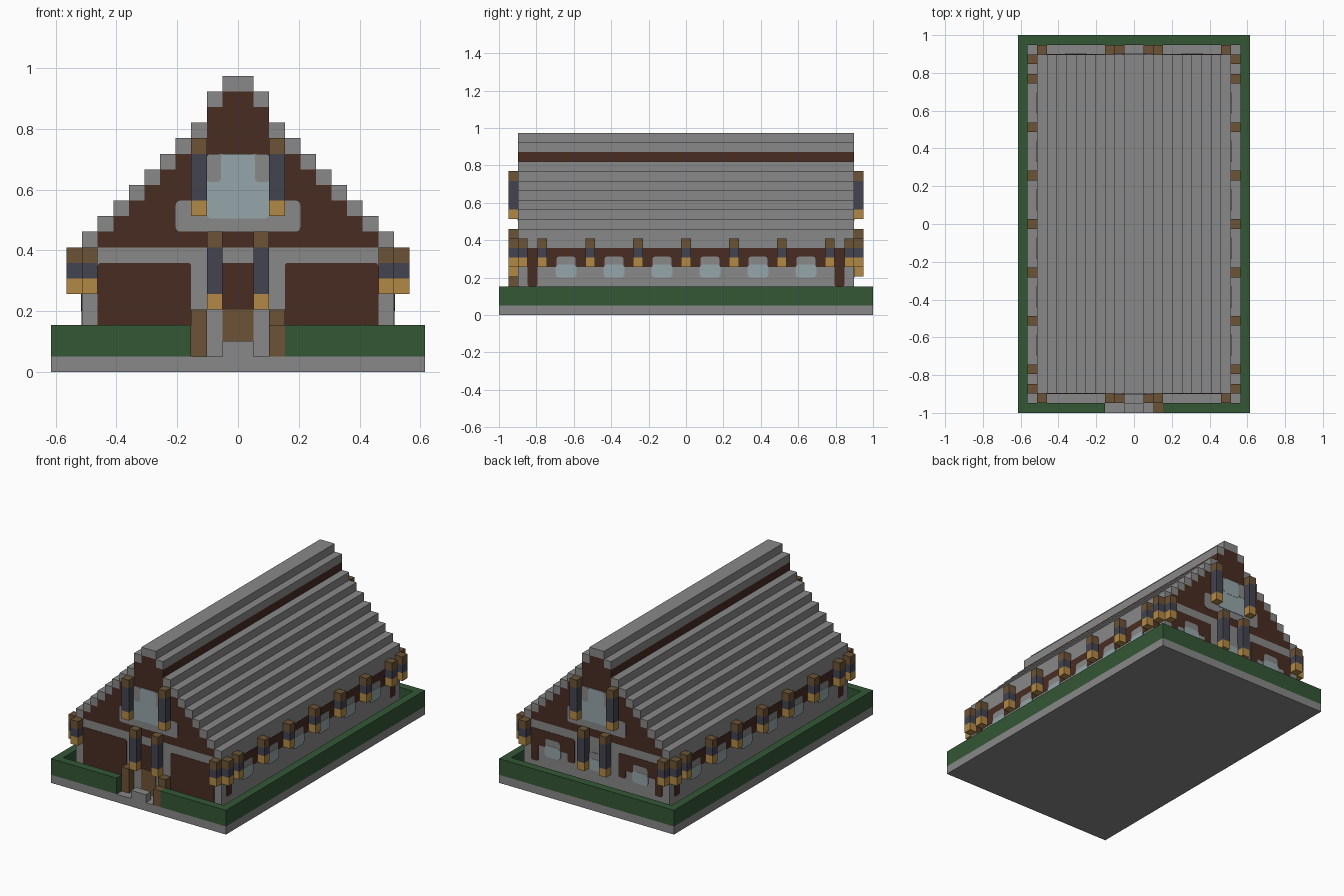
import bpy, bmesh
from mathutils import Vector

if "Cube" in bpy.data.objects:
    bpy.data.objects.remove(bpy.data.objects["Cube"])

U = 2 / 39  # size of one block


def material(name, rgb):
    lin = [(c / 255 / 12.92) if c < 10 else ((c / 255 + 0.055) / 1.055) ** 2.4 for c in rgb]
    m = bpy.data.materials.new(name)
    m.use_nodes = True
    m.diffuse_color = (*lin, 1)
    m.node_tree.nodes["Principled BSDF"].inputs["Base Color"].default_value = (*lin, 1)
    return m


STONE = material("stone grey", (136, 136, 136))
DARK = material("dark timber", (72, 44, 34))
HEDGE = material("hedge green", (51, 87, 53))
WOOD = material("brown wood", (108, 83, 54))
GOLD = material("golden wood", (178, 137, 70))
SLATE = material("slate blue", (67, 67, 80))
GLASS = material("pale glass", (150, 166, 170))


def build(name, boxes, axis=None, rounding=0):
    """Boxes are (material, x0, x1, y0, y1, z0, z1) in blocks; axis is the rounded plate normal."""
    bm = bmesh.new()
    mats = []
    for mat, x0, x1, y0, y1, z0, z1 in boxes:
        if mat not in mats:
            mats.append(mat)
        lo, hi = Vector((x0, y0, z0)) * U, Vector((x1, y1, z1)) * U
        part = bmesh.new()
        bmesh.ops.create_cube(part, size=1)
        for v in part.verts:
            v.co = (lo + hi) / 2 + v.co * (hi - lo)
        if rounding:
            edges = [e for e in part.edges
                     if abs((e.verts[0].co - e.verts[1].co).normalized()[axis]) > 0.9]
            bmesh.ops.bevel(part, geom=edges, offset=rounding * U, segments=3,
                            profile=0.5, affect='EDGES')
        for f in part.faces:
            f.material_index = mats.index(mat)
        tmp = bpy.data.meshes.new("part")
        part.to_mesh(tmp)
        part.free()
        bm.from_mesh(tmp)
        bpy.data.meshes.remove(tmp)
    mesh = bpy.data.meshes.new(name)
    bm.to_mesh(mesh)
    bm.free()
    for m in mats:
        mesh.materials.append(m)
    ob = bpy.data.objects.new(name, mesh)
    bpy.context.collection.objects.link(ob)
    return ob


def span(side, a, b):
    """Mirror an interval to the given side, keeping it ordered."""
    return tuple(sorted((side * a, side * b)))


HX, HY, WX, WY = 12, 19.5, 10, 17.5  # half sizes of the plot and of the house


def end_plate(name, mat, side, x0, x1, z0, z1, layer=1, rounding=0):
    build(name, [(mat, x0, x1, *span(side, WY - 0.02, WY + 0.03 * layer), z0, z1)], 1, rounding)


def side_plate(name, mat, side, y0, y1, z0, z1, layer=1, rounding=0):
    build(name, [(mat, *span(side, WX - 0.02, WX + 0.03 * layer), y0, y1, z0, z1)], 0, rounding)


# Plot and hedge with an entrance gap
build("ground_slab", [(STONE, -HX, HX, -HY, HY, 0, 1)])
build("hedge", [
    (HEDGE, -HX, -HX + 1, -HY, HY, 1, 3), (HEDGE, HX - 1, HX, -HY, HY, 1, 3),
    (HEDGE, -HX + 1, HX - 1, HY - 1, HY, 1, 3),
    (HEDGE, -HX + 1, -3, -HY, -HY + 1, 1, 3), (HEDGE, 3, HX - 1, -HY, -HY + 1, 1, 3)])

# Walls and stepped gable core
build("walls", [(STONE, -WX, WX, -WY, WY, 1, 8)])
core = [(DARK, -w, w, -WY, WY, z, z + 1) for z, w in
        [(8 + i, 9 - i) for i in range(8)] + [(16, 2), (17, 1)]]
build("gable_core", core)

# Stepped roof
steps = [(9 - i, 8 + i) for i in range(8)] + [(1, 17)]
build("roof_steps", [(STONE, *span(s, x, x + 1), -WY, WY, z, z + 1)
                     for s in (-1, 1) for x, z in steps])
build("roof_ridge", [(STONE, -1, 1, -WY, WY, 18, 19)])


def lamp(name, x0, x1, y0, y1, z0, z1):
    """Lantern post with a golden foot and brown cap."""
    build(name, [(GOLD, x0, x1, y0, y1, z0, z0 + 1), (SLATE, x0, x1, y0, y1, z0 + 1, z1 - 1),
                 (WOOD, x0, x1, y0, y1, z1 - 1, z1)])


# Lamps along the long walls, at the corners and on both gables
for s in (-1, 1):
    for y in (-17, -15, -10, -5, 0, 5, 10, 15, 17):
        lamp("side_lamp", *span(s, WX, WX + 1), y - 0.5, y + 0.5, 5, 8)
    for e in (-1, 1):
        ends = span(e, WY, WY + 1)
        lamp("corner_lamp", *span(s, 9, 10), *ends, 5, 8)
        lamp("door_lamp", *span(s, 1, 2), *ends, 4, 9)
        lamp("gable_lamp", *span(s, 2, 3), *ends, 10, 15)

# Long walls: timber band, hooded windows and corner timbers
for s in (-1, 1):
    side_plate("timber_band", DARK, s, -WY, WY, 5, 7)
    for y in (-12.5, -7.5, -2.5, 2.5, 7.5, 12.5):
        side_plate("window_hood", STONE, s, y - 1, y + 1, 4, 6.1, 2, 0.3)
        side_plate("window", GLASS, s, y - 1.1, y + 1.1, 3.9, 5.3, 3, 0.4)
    for y in (-16, 16):
        side_plate("corner_timber", DARK, s, y - 0.5, y + 0.5, 3, 6, 1, 0.15)

# Gable window on both ends
for e in (-1, 1):
    end_plate("gable_sill", STONE, e, -4, 4, 9, 11, 1, 0.3)
    end_plate("gable_frame", STONE, e, -2, 2, 10, 14, 2, 0.2)
    end_plate("gable_window", GLASS, e, -2, 2, 9.85, 13.1, 3, 0.25)
    end_plate("gable_window_top", GLASS, e, -1.1, 1.1, 12, 14, 4, 0.25)
    for s in (-1, 1):
        end_plate("gable_frame_corner", STONE, e, *span(s, 1.1, 2), 12.2, 14, 4, 0.2)

# Front wall: dark panels and doorway
for s in (-1, 1):
    end_plate("front_panel", DARK, -1, *span(s, 3, 9), 1, 7, 1, 0.2)
end_plate("doorway", DARK, -1, -1, 1, 1, 7)
end_plate("door", WOOD, -1, -1, 1, 1, 4, 3)

# Back wall: timber band, legs and three windows
for s in (-1, 1):
    end_plate("back_timber", DARK, 1, *span(s, 3, 9), 5, 7, 1, 0.2)
    end_plate("back_outer_leg", DARK, 1, *span(s, 8, 9), 3, 6, 1, 0.2)
    end_plate("back_inner_leg", DARK, 1, *span(s, 3, 4), 4, 6, 1, 0.2)
for x in (-6, 0, 6):
    end_plate("back_hood", STONE, 1, x - 1, x + 1, 4, 6.1, 2, 0.3)
    end_plate("back_window", GLASS, 1, x - 1.1, x + 1.1, 3.9, 5.3, 3, 0.4)

# Entrance posts and step
for s in (-1, 1):
    build("entrance_post", [(WOOD, *span(s, 2, 3), -WY - 1, -WY, 1, 4)])
build("gate_post", [(WOOD, 2, 3, -HY, -HY + 1, 1, 3)])
build("entrance_step", [(STONE, -1, 1, -HY, -HY + 1, 1, 2)])
